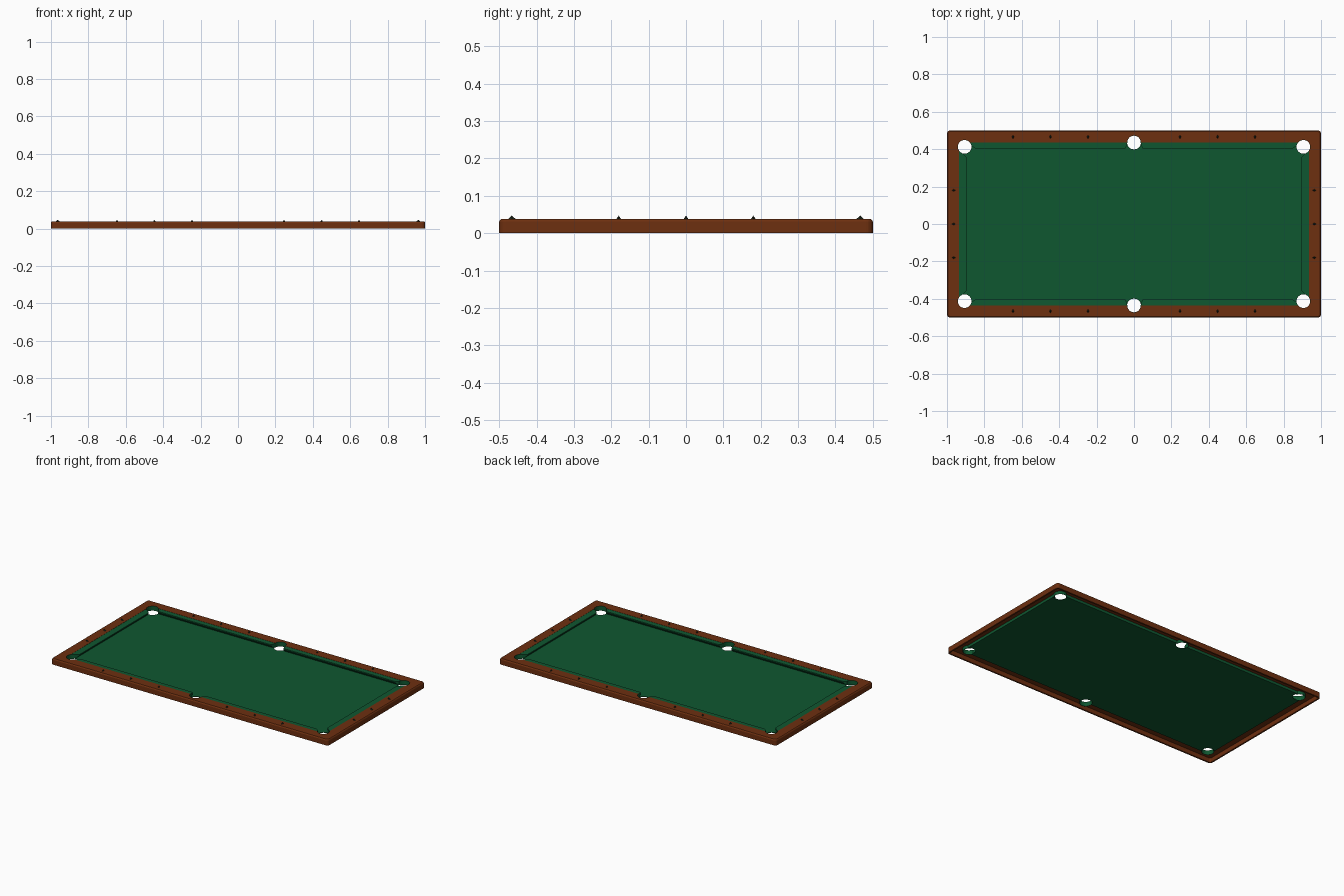
import bpy, bmesh, math
from mathutils import Vector

if "Cube" in bpy.data.objects:
    bpy.data.objects.remove(bpy.data.objects["Cube"])

HX, HY = 1.0, 0.5          # outer half sizes
RAIL = 0.065               # rail width
IX, IY = HX - RAIL, HY - RAIL
TOP, BED = 0.038, 0.014
PR = 0.037                 # pocket radius
POCKETS = [(sx * 0.906, sy * 0.413) for sx in (-1, 1) for sy in (-1, 1)]
POCKETS += [(0, 0.436), (0, -0.436)]


def material(name, rgb):
    m = bpy.data.materials.new(name)
    m.diffuse_color = (*rgb, 1)
    m.use_nodes = True
    m.node_tree.nodes["Principled BSDF"].inputs["Base Color"].default_value = m.diffuse_color
    return m


WOOD = material("brown wood", (0.155, 0.029, 0.005))
CLOTH = material("green cloth", (0.0047, 0.096, 0.030))
DARK = material("dark inlay", (0.012, 0.018, 0.010))


def make(name, bm, mat):
    bmesh.ops.recalc_face_normals(bm, faces=bm.faces[:])
    me = bpy.data.meshes.new(name)
    bm.to_mesh(me)
    bm.free()
    if mat:
        me.materials.append(mat)
    ob = bpy.data.objects.new(name, me)
    bpy.context.collection.objects.link(ob)
    return ob


def rounded_rect(hx, hy, r, z, n=6):
    pts = []
    for i, (sx, sy) in enumerate([(1, 1), (-1, 1), (-1, -1), (1, -1)]):
        for k in range(n + 1):
            a = math.pi / 2 * (i + k / n)
            pts.append(Vector((sx * (hx - r) + r * math.cos(a),
                               sy * (hy - r) + r * math.sin(a), z)))
    return pts


def cut_pockets(ob):
    """Cut the six pocket holes through an object."""
    bm = bmesh.new()
    for x, y in POCKETS:
        ret = bmesh.ops.create_cone(bm, cap_ends=True, segments=32,
                                    radius1=PR, radius2=PR, depth=0.3)
        bmesh.ops.translate(bm, verts=ret["verts"], vec=(x, y, 0))
    cutter = make("pocket_cutter", bm, None)
    cutter.hide_render = True
    mod = ob.modifiers.new("pockets", 'BOOLEAN')
    mod.operation, mod.solver, mod.object = 'DIFFERENCE', 'EXACT', cutter
    bpy.context.view_layer.objects.active = ob
    bpy.ops.object.modifier_apply(modifier=mod.name)
    bpy.data.objects.remove(cutter)


# Wooden rail frame: skirt and rail section swept round a rounded rectangle
section = [(0, 0), (0, 0.031), (0.002, 0.035), (0.006, TOP), (RAIL, TOP),
           (RAIL, 0.028), (0.010, 0.028), (0.010, 0)]
bm = bmesh.new()
loops = [[bm.verts.new(p) for p in
          rounded_rect(HX - d, HY - d, max(0.018 - d, 0.001), z)] for d, z in section]
for a, b in zip(loops, loops[1:] + loops[:1]):
    for i in range(len(a)):
        j = (i + 1) % len(a)
        bm.faces.new((a[i], a[j], b[j], b[i]))
cut_pockets(make("rail_frame", bm, WOOD))

# Cloth bed slab
bm = bmesh.new()
bmesh.ops.create_cube(bm, size=1)
bmesh.ops.scale(bm, verts=bm.verts, vec=(2 * IX, 2 * IY, 0.003))
bmesh.ops.translate(bm, verts=bm.verts, vec=(0, 0, BED - 0.0015))
cut_pockets(make("bed", bm, CLOTH))

# Cushions: undercut section with flared ends
NOSE = [(0, BED), (0, 0.037), (0.031, 0.036), (0.031, 0.029), (0.020, BED)]


def cushion(name, start, end, place, depth=1.0):
    bm = bmesh.new()
    rings = [[bm.verts.new(place(f(w), w * depth, z)) for w, z in NOSE]
             for f in (start, end)]
    n = len(NOSE)
    for i in range(n):
        j = (i + 1) % n
        bm.faces.new((rings[0][i], rings[0][j], rings[1][j], rings[1][i]))
    bm.faces.new(rings[0])
    bm.faces.new(rings[1])
    cut_pockets(make(name, bm, CLOTH))


for s, sn in ((1, "right"), (-1, "left")):
    for t, tn in ((1, "back"), (-1, "front")):
        cushion(f"cushion_{tn}_{sn}", lambda w: 0.034 + 0.35 * w,
                lambda w: 0.89 - 1.3 * w,
                lambda u, w, z: (s * u, t * (IY - w), z))
    cushion(f"cushion_{sn}_end", lambda w: 1.3 * w - 0.395,
            lambda w: 0.395 - 1.3 * w,
            lambda u, w, z: (s * (IX - w), u, z), 1.3)

# Pocket liners: curved walls on the outward side of each hole
for k, (x, y) in enumerate(POCKETS):
    if x:
        mid, half = math.atan2(math.copysign(1, y), math.copysign(1, x)), math.radians(115)
    else:
        mid, half = math.copysign(math.pi / 2, y), math.radians(95)
    bm = bmesh.new()
    quads = []
    for i in range(25):
        a = mid - half + 2 * half * i / 24
        c, s = math.cos(a), math.sin(a)
        quads.append([bm.verts.new((x + r * c, y + r * s, z)) for r, z in
                      ((PR - 0.001, 0.008), (PR - 0.001, 0.0375),
                       (PR + 0.0003, 0.0375), (PR + 0.0003, 0.008))])
    for a, b in zip(quads, quads[1:]):
        for i in range(4):
            j = (i + 1) % 4
            bm.faces.new((a[i], a[j], b[j], b[i]))
    bm.faces.new(quads[0])
    bm.faces.new(quads[-1])
    make(f"pocket_liner_{k + 1}", bm, CLOTH)

# Sight markers: small pointed diamonds, long axis across the rail
spots = [(sx * x, sy * 0.466, 0.007, 0.011) for x in (0.246, 0.447, 0.647)
         for sx in (-1, 1) for sy in (-1, 1)]
spots += [(sx * 0.964, y, 0.011, 0.007) for y in (-0.18, 0, 0.18) for sx in (-1, 1)]
bm = bmesh.new()
for x, y, a, b in spots:
    base = [bm.verts.new((x + dx, y + dy, TOP - 0.001))
            for dx, dy in ((a, 0), (0, b), (-a, 0), (0, -b))]
    tip = bm.verts.new((x, y, 0.047))
    bm.faces.new(base)
    for i in range(4):
        bm.faces.new((base[i], base[(i + 1) % 4], tip))
make("sight_markers", bm, DARK)
